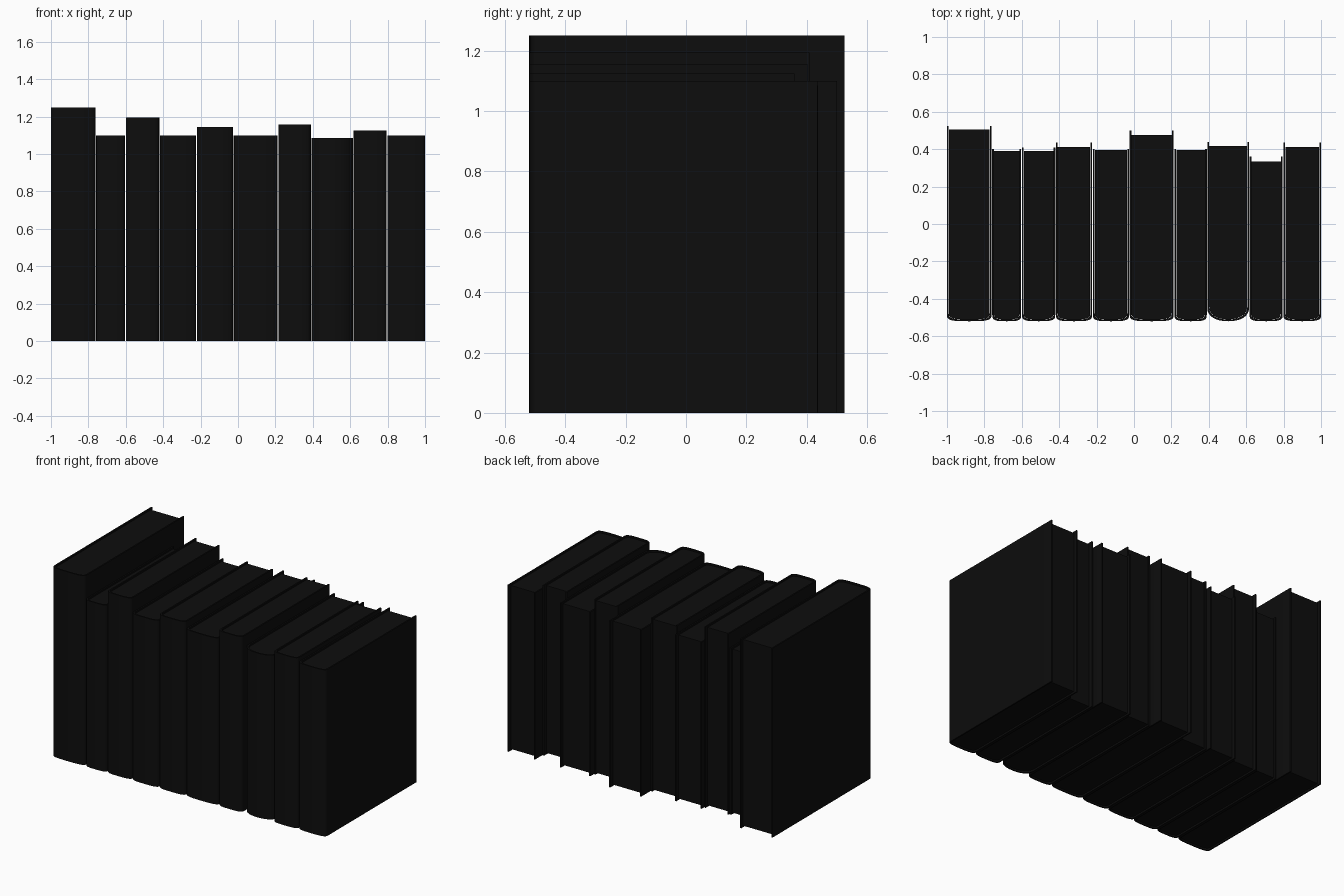
import bpy, bmesh, math

if "Cube" in bpy.data.objects:
    bpy.data.objects.remove(bpy.data.objects["Cube"])

SPINE_Y = -0.52
COVER = 0.009

# left, right, height, cover back y, page back y, spine depth, spine squareness
BOOKS = [
    (-1.00, -0.762, 1.25, 0.525, 0.505, 0.035, 3.5),
    (-0.758, -0.603, 1.10, 0.40, 0.39, 0.035, 3.5),
    (-0.599, -0.421, 1.195, 0.41, 0.39, 0.035, 3.5),
    (-0.418, -0.224, 1.10, 0.435, 0.412, 0.035, 3.5),
    (-0.219, -0.027, 1.145, 0.402, 0.395, 0.035, 3.5),
    (-0.023, 0.212, 1.10, 0.50, 0.475, 0.035, 3.5),
    (0.216, 0.389, 1.157, 0.402, 0.396, 0.035, 3.5),
    (0.392, 0.615, 1.085, 0.438, 0.418, 0.07, 2.2),
    (0.618, 0.795, 1.125, 0.36, 0.335, 0.035, 3.5),
    (0.799, 1.00, 1.10, 0.435, 0.412, 0.035, 3.5),
]


def u_path(x0, x1, back, depth, power, inset, steps=16):
    """Path from the left back edge, around the rounded spine, to the right back edge."""
    cx, half = (x0 + x1) / 2, (x1 - x0) / 2 - inset
    front = SPINE_Y + inset
    pts = [(cx - half, back)]
    for i in range(steps + 1):
        a = math.pi * i / steps
        c, s = math.cos(a), max(0.0, math.sin(a))
        px = -math.copysign(abs(c) ** (2 / power), c)
        pts.append((cx + half * px, front + depth * (1 - s ** (2 / power))))
    return pts + [(cx + half, back)]


def prism(name, pts, z0, z1, mat):
    bm = bmesh.new()
    face = bm.faces.new([bm.verts.new((x, y, z0)) for x, y in pts])
    top = bmesh.ops.extrude_face_region(bm, geom=[face])["geom"]
    verts = [v for v in top if isinstance(v, bmesh.types.BMVert)]
    bmesh.ops.translate(bm, verts=verts, vec=(0, 0, z1 - z0))
    bmesh.ops.recalc_face_normals(bm, faces=bm.faces)
    mesh = bpy.data.meshes.new(name)
    bm.to_mesh(mesh)
    bm.free()
    mesh.materials.append(mat)
    obj = bpy.data.objects.new(name, mesh)
    bpy.context.collection.objects.link(obj)
    bpy.ops.object.select_all(action='DESELECT')
    obj.select_set(True)
    bpy.context.view_layer.objects.active = obj
    bpy.ops.object.shade_smooth_by_angle(angle=math.radians(35))
    return obj


black = bpy.data.materials.new("near_black")
black.diffuse_color = (0.004, 0.004, 0.004, 1)
black.use_nodes = True
black.node_tree.nodes["Principled BSDF"].inputs["Base Color"].default_value = black.diffuse_color

for i, (x0, x1, h, back, page_back, depth, power) in enumerate(BOOKS, 1):
    # Hard cover: two boards joined by a rounded spine
    outer = u_path(x0, x1, back, depth, power, 0)
    inner = u_path(x0, x1, back, depth, power, COVER)
    prism(f"book_cover_{i}", outer + inner[::-1], 0, h, black)
    # Page block set slightly inside the cover
    pages = u_path(x0, x1, page_back, depth, power, COVER + 0.001)
    prism(f"book_pages_{i}", pages, 0.01, h - 0.01, black)
